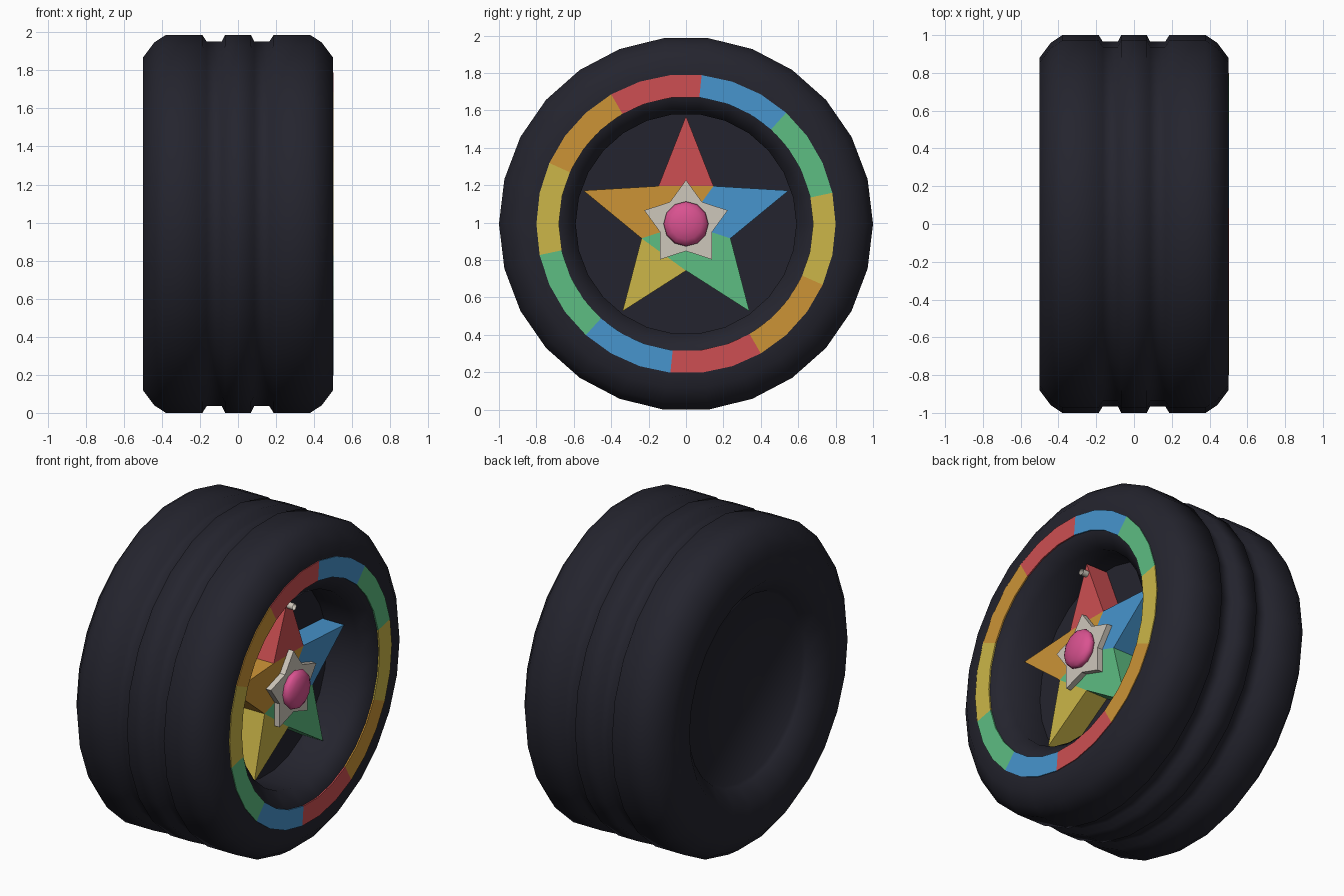
import bpy
import bmesh
from math import sin, cos, pi, radians
from mathutils import Matrix

cube = bpy.data.objects.get("Cube")
if cube:
    bpy.data.objects.remove(cube, do_unlink=True)

CZ = 0.993  # axle height


def material(name, *rgb):
    col = [((c / 255 + 0.055) / 1.055) ** 2.4 for c in rgb] + [1]
    m = bpy.data.materials.new(name)
    m.use_nodes = True
    m.diffuse_color = col
    m.node_tree.nodes["Principled BSDF"].inputs["Base Color"].default_value = col
    return m


rubber = material("dark rubber", 36, 36, 46)
red = material("red", 205, 79, 82)
orange = material("orange", 204, 148, 54)
yellow = material("yellow", 204, 182, 72)
green = material("green", 93, 189, 130)
blue = material("blue", 71, 149, 206)
cream = material("cream", 206, 199, 187)
pink = material("pink", 217, 82, 144)
rainbow = [red, orange, yellow, green, blue]


def finish(name, bm, mats, smooth=None):
    bmesh.ops.recalc_face_normals(bm, faces=bm.faces)
    me = bpy.data.meshes.new(name)
    bm.to_mesh(me)
    bm.free()
    ob = bpy.data.objects.new(name, me)
    bpy.context.collection.objects.link(ob)
    for m in mats:
        me.materials.append(m)
    if smooth:
        bpy.ops.object.select_all(action='DESELECT')
        ob.select_set(True)
        bpy.context.view_layer.objects.active = ob
        bpy.ops.object.shade_smooth_by_angle(angle=radians(smooth))
    return ob


def polar(r, deg):
    a = radians(deg)
    return (r * cos(a), CZ + r * sin(a))


def prism(bm, outline, x0, x1, mat=0):
    """Extrude a (y, z) outline along x."""
    back = [bm.verts.new((x0, y, z)) for y, z in outline]
    front = [bm.verts.new((x1, y, z)) for y, z in outline]
    n = len(outline)
    faces = [bm.faces.new(back[::-1]), bm.faces.new(front)]
    for i in range(n):
        j = (i + 1) % n
        faces.append(bm.faces.new((back[i], back[j], front[j], front[i])))
    for f in faces:
        f.material_index = mat


# Tyre: lathed profile of (x, radius) with two tread grooves
tread = [(0.5, 0.88), (0.44, 0.96), (0.38, 1.0), (0.187, 1.0),
         (0.165, 0.965), (0.085, 0.965), (0.068, 1.0)]
profile = [(0.2, 0), (0.2, 0.59), (0.42, 0.59), (0.495, 0.68)]
profile += tread + [(-x, r) for x, r in reversed(tread)]
profile += [(-0.5, 0.68), (-0.42, 0.58), (-0.4, 0.57), (-0.4, 0)]
bm = bmesh.new()
SIDES = 26
rings = [[bm.verts.new((x, *polar(r, 360 * k / SIDES))) for k in range(SIDES)]
         for x, r in profile]
for a, b in zip(rings, rings[1:]):
    for k in range(SIDES):
        j = (k + 1) % SIDES
        bm.faces.new((a[k], a[j], b[j], b[k]))
bmesh.ops.remove_doubles(bm, verts=bm.verts, dist=1e-5)
finish("tyre", bm, [rubber], smooth=70)

# Coloured ring: ten segments, three flat pieces each
bm = bmesh.new()
for k in range(30):
    a = 84 + 12 * k
    prism(bm, [polar(0.68, a), polar(0.8, a), polar(0.8, a + 12), polar(0.68, a + 12)],
          0.495, 0.503, (k // 3) % 5)
finish("colour_ring", bm, rainbow)

# Five star spokes, one colour each, meeting in a split centre
centre = [1, 1, 3, 3, 4]
bm = bmesh.new()
for k in range(5):
    a = 90 + 72 * k
    left, right = polar(0.25, a + 36), polar(0.25, a - 36)
    prism(bm, [right, polar(0.577, a), left], 0.2, 0.35, k)
    prism(bm, [(0, CZ), right, left], 0.2, 0.35, centre[k])
finish("star_spokes", bm, rainbow)

# Small star hub plate
bm = bmesh.new()
prism(bm, [polar(0.145 if k % 2 else 0.235, 90 + 36 * k) for k in range(10)], 0.335, 0.385)
finish("hub_star", bm, [cream])

# Domed hub cap
bm = bmesh.new()
bmesh.ops.create_uvsphere(bm, u_segments=12, v_segments=8, radius=0.12)
bm.transform(Matrix.Translation((0.405, 0, CZ)) @ Matrix.Diagonal((0.42, 1, 1, 1))
             @ Matrix.Rotation(pi / 2, 4, 'Y'))
finish("hub_cap", bm, [pink], smooth=60)

# Open valve stem near the top spoke tip
bm = bmesh.new()
bmesh.ops.create_cone(bm, cap_ends=False, segments=10, radius1=0.02, radius2=0.02, depth=0.04)
bm.transform(Matrix.Translation((0.37, 0, CZ + 0.51)) @ Matrix.Rotation(pi / 2, 4, 'Y'))
finish("valve_stem", bm, [cream], smooth=50)
